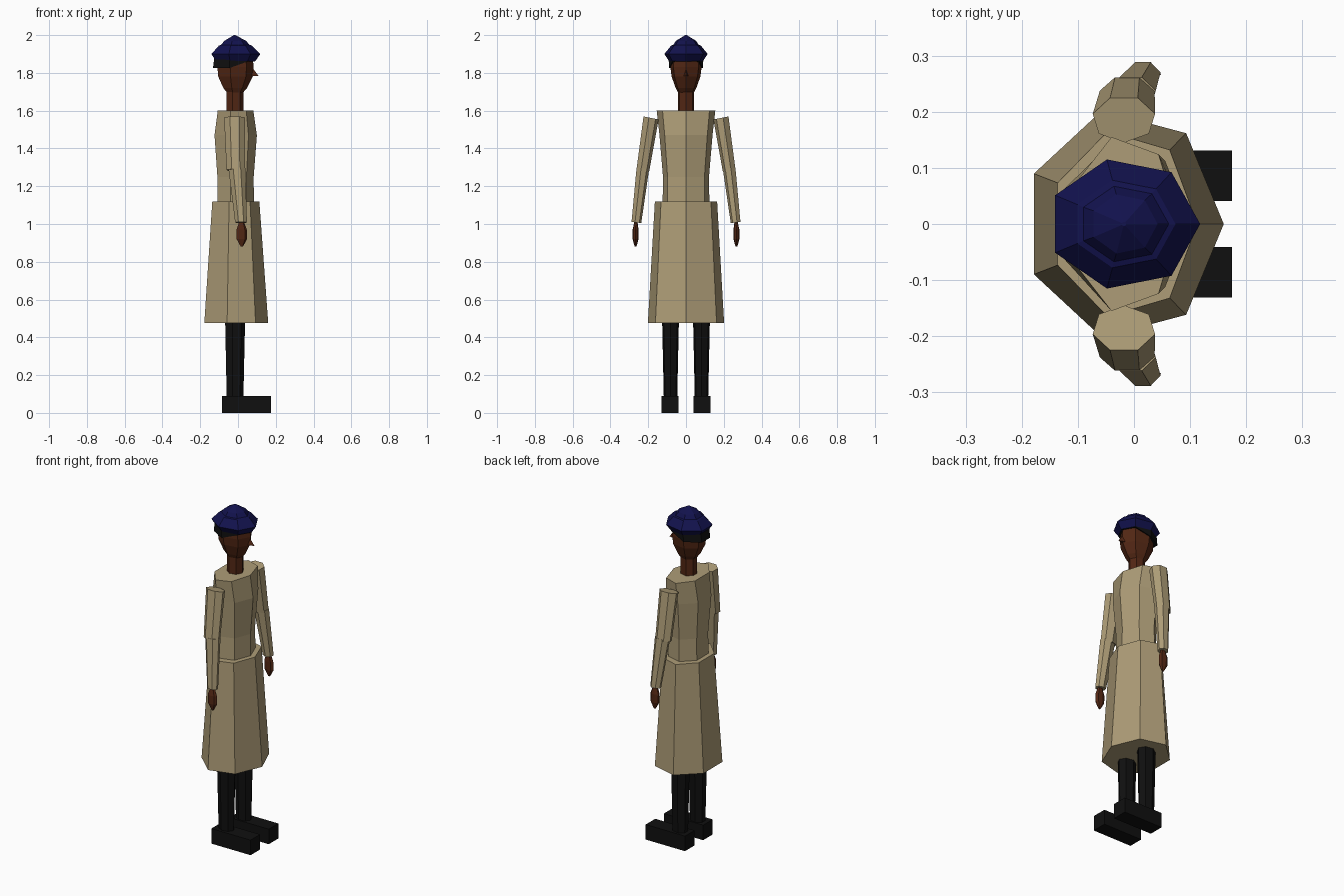
import bpy, bmesh, math

if "Cube" in bpy.data.objects:
    bpy.data.objects.remove(bpy.data.objects["Cube"])


def material(name, rgb):
    m = bpy.data.materials.new(name)
    m.diffuse_color = (*rgb, 1)
    m.use_nodes = True
    m.node_tree.nodes["Principled BSDF"].inputs["Base Color"].default_value = m.diffuse_color
    return m


COAT = material("tan_coat", (0.42, 0.335, 0.185))
SKIN = material("brown_skin", (0.085, 0.02, 0.007))
NAVY = material("navy_felt", (0.006, 0.006, 0.075))
BLACK = material("black", (0.005, 0.005, 0.005))
CX = -0.018  # body axis


def finish(name, bm, mat):
    bmesh.ops.recalc_face_normals(bm, faces=bm.faces)
    me = bpy.data.meshes.new(name)
    bm.to_mesh(me)
    bm.free()
    me.materials.append(mat)
    ob = bpy.data.objects.new(name, me)
    bpy.context.collection.objects.link(ob)
    return ob


def loft(name, rings, mat, turn=0.0, n=7, slope=0.0):
    """Seven-sided tube through rings (x, y, z, rx, ry); slope tilts rings along y."""
    bm = bmesh.new()
    loops = []
    for x, y, z, rx, ry in rings:
        loop = []
        for i in range(n):
            a = turn + 2 * math.pi * i / n
            dy = ry * math.sin(a)
            loop.append(bm.verts.new((x + rx * math.cos(a), y + dy, z + slope * dy)))
        loops.append(loop)
    for a, b in zip(loops, loops[1:]):
        for i in range(n):
            j = (i + 1) % n
            bm.faces.new((a[i], a[j], b[j], b[i]))
    bm.faces.new(loops[0])
    bm.faces.new(loops[-1])
    return finish(name, bm, mat)


def column(name, profile, mat):
    return loft(name, [(CX, 0, z, rx, ry) for z, rx, ry in profile], mat)


# Coat
column("coat_skirt", [(0.475, 0.178, 0.207), (1.12, 0.131, 0.169)], COAT)
column("coat_body", [(1.10, 0.102, 0.127), (1.25, 0.101, 0.125),
                     (1.47, 0.118, 0.144), (1.60, 0.099, 0.159)], COAT)

# Neck and head
column("neck", [(1.58, 0.047, 0.044), (1.72, 0.047, 0.044)], SKIN)
column("head", [(1.69, 0.040, 0.040), (1.72, 0.066, 0.056), (1.78, 0.096, 0.078),
                (1.83, 0.101, 0.085), (1.89, 0.095, 0.083)], SKIN)

# Nose wedge
bm = bmesh.new()
v = [bm.verts.new(p) for p in ((0.07, 0, 1.835), (0.065, 0.014, 1.785),
                               (0.065, -0.014, 1.785), (0.11, 0, 1.783))]
for f in ((0, 1, 3), (0, 3, 2), (1, 2, 3), (0, 2, 1)):
    bm.faces.new([v[i] for i in f])
finish("nose", bm, SKIN)

# Hair: lower at the back, raised over the forehead
hair = column("hair", [(1.825, 0.127, 0.092), (1.89, 0.118, 0.095)], BLACK)
for vert in hair.data.vertices:
    if vert.co.x > 0:
        vert.co.x = CX + (vert.co.x - CX) * 0.86
        vert.co.z = max(vert.co.z, 1.86)

# Cap
column("cap", [(1.86, 0.108, 0.09), (1.90, 0.136, 0.118), (1.945, 0.092, 0.080),
               (1.948, 0.080, 0.069), (1.97, 0.060, 0.054), (2.0, 0.004, 0.004)], NAVY)

for side, s in (("left", 1), ("right", -1)):
    t = -s * math.pi / 2
    # Sleeves
    loft(side + "_upper_sleeve", [(-0.018, s * 0.187, 1.562, 0.057, 0.042),
                                  (-0.012, s * 0.230, 1.285, 0.050, 0.035)],
         COAT, t, slope=s * 0.2)
    loft(side + "_lower_sleeve", [(-0.006, s * 0.230, 1.295, 0.046, 0.035),
                                  (0.016, s * 0.264, 1.008, 0.032, 0.027)],
         COAT, t, slope=s * 0.12)
    # Hand
    loft(side + "_hand", [(0.018, s * 0.265, 1.01, 0.014, 0.009),
                          (0.018, s * 0.267, 0.97, 0.029, 0.016),
                          (0.019, s * 0.267, 0.92, 0.029, 0.016),
                          (0.020, s * 0.267, 0.88, 0.006, 0.005)], SKIN)
    # Leg
    loft(side + "_leg", [(CX, s * 0.082, 0.06, 0.046, 0.036),
                         (CX, s * 0.082, 0.60, 0.058, 0.048)], BLACK)
    # Shoe
    bm = bmesh.new()
    bmesh.ops.create_cube(bm, size=1)
    bmesh.ops.scale(bm, vec=(0.26, 0.09, 0.09), verts=bm.verts)
    bmesh.ops.translate(bm, vec=(0.045, s * 0.086, 0.045), verts=bm.verts)
    finish(side + "_shoe", bm, BLACK)
